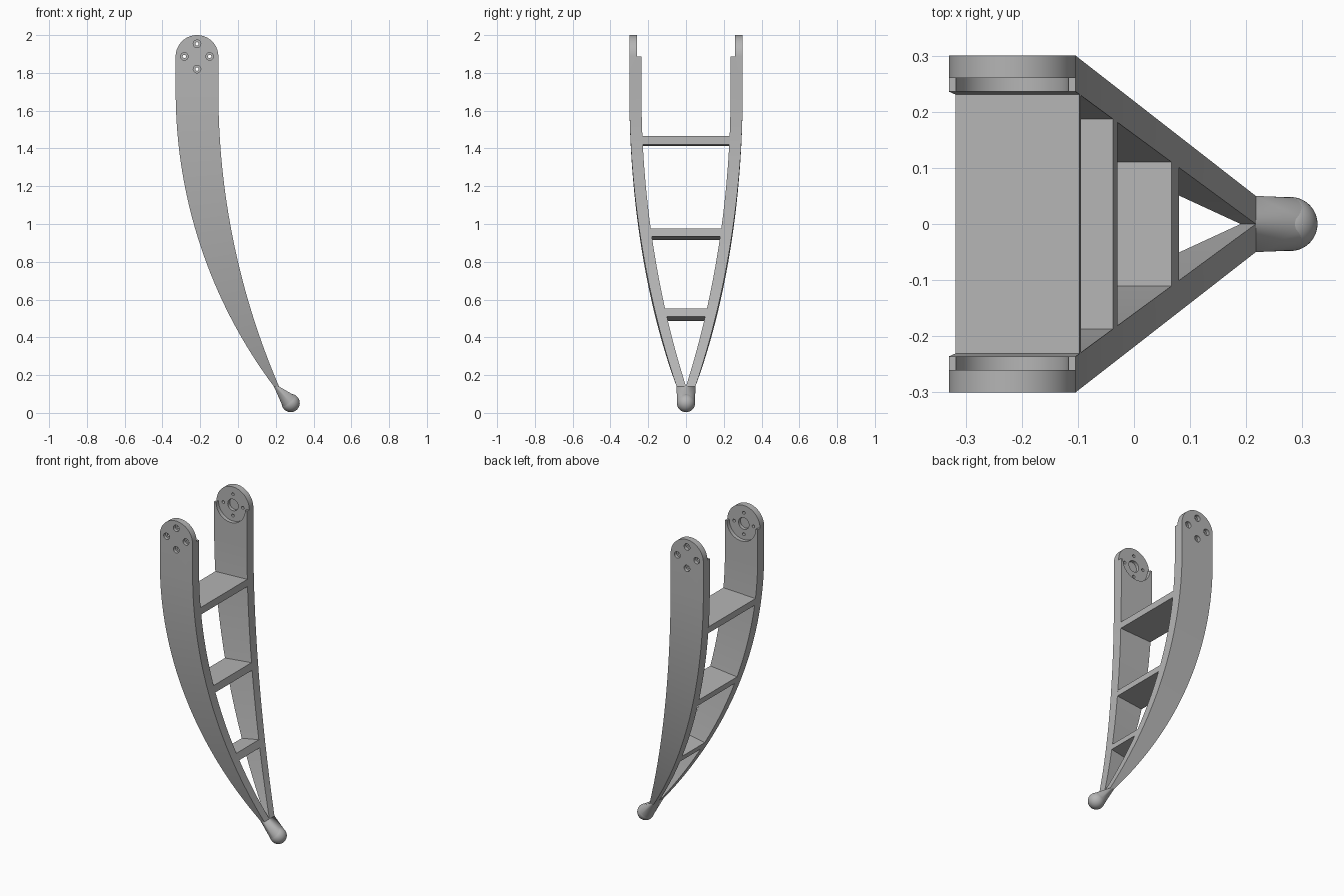
import bpy, bmesh
from math import sin, cos, asin, radians, pi
from mathutils import Vector, Matrix

cube = bpy.data.objects.get("Cube")
if cube:
    bpy.data.objects.remove(cube, do_unlink=True)

grey = bpy.data.materials.new("plain_grey")
grey.use_nodes = True
colour = (0.46, 0.46, 0.46, 1)
grey.diffuse_color = colour
grey.node_tree.nodes["Principled BSDF"].inputs["Base Color"].default_value = colour

# Main dimensions: pivot centre, and the two arcs that shape the leg edges
PX, PZ, PR = -0.217, 1.887, 0.113
BEND, END = 1.70, 0.14
R_FRONT, R_BACK = 3.95, 2.60
A_FRONT, A_BACK = asin((BEND - END) / R_FRONT), asin((BEND - END) / R_BACK)


def make(name, bm):
    bmesh.ops.recalc_face_normals(bm, faces=bm.faces)
    mesh = bpy.data.meshes.new(name)
    bm.to_mesh(mesh)
    bm.free()
    mesh.materials.append(grey)
    ob = bpy.data.objects.new(name, mesh)
    bpy.context.collection.objects.link(ob)
    return ob


def smooth(ob):
    bpy.ops.object.select_all(action='DESELECT')
    ob.select_set(True)
    bpy.context.view_layer.objects.active = ob
    bpy.ops.object.shade_smooth_by_angle(angle=radians(30))


def edge(t, front):
    """Point (x, z) on the front or back edge; t runs from bend to foot."""
    r, a, x = (R_FRONT, A_FRONT, PX + PR) if front else (R_BACK, A_BACK, PX - PR)
    return x + r * (1 - cos(a * t)), BEND - r * sin(a * t)


def spread(t):
    """Outer and inner distance of a leg from the middle plane."""
    k = (1 - cos(A_FRONT * t)) / (1 - cos(A_FRONT))
    return 0.30 - 0.25 * k, 0.236 * (1 - k)


def cylinder(r, x, z, y0, y1, s, n=48):
    bm = bmesh.new()
    m = Matrix.Translation((x, s * (y0 + y1) / 2, z)) @ Matrix.Rotation(pi / 2, 4, 'X')
    bmesh.ops.create_cone(bm, cap_ends=True, segments=n, radius1=r, radius2=r,
                          depth=y1 - y0, matrix=m)
    return make("cutter", bm)


def box(centre, size):
    bm = bmesh.new()
    bmesh.ops.create_cube(bm, size=1, matrix=Matrix.Translation(centre) @ Matrix.Diagonal((*size, 1)))
    return make("cutter", bm)


def cut(ob, cutter):
    cutter.hide_render = True
    mod = ob.modifiers.new("cut", 'BOOLEAN')
    mod.operation, mod.solver, mod.object = 'DIFFERENCE', 'EXACT', cutter
    bpy.context.view_layer.objects.active = ob
    bpy.ops.object.modifier_apply(modifier=mod.name)
    bpy.data.objects.remove(cutter, do_unlink=True)


def leg(name, s):
    # Rounded head, then the straight part, then the bowed part
    rows = []
    for i in range(24, -1, -1):
        a = radians(87) * i / 24
        w, z = PR * cos(a), PZ + PR * sin(a)
        rows.append(((PX + w, z), (PX - w, z), spread(0)))
    for i in range(33):
        t = i / 32
        rows.append((edge(t, True), edge(t, False), spread(t)))
    bm = bmesh.new()
    rings = []
    for (fx, fz), (bx, bz), (yo, yi) in rows:
        pts = (fx, yo, fz), (fx, yi, fz), (bx, yi, bz), (bx, yo, bz)
        rings.append([bm.verts.new((x, s * y, z)) for x, y, z in pts])
    for p, q in zip(rings, rings[1:]):
        for j in range(4):
            k = (j + 1) % 4
            bm.faces.new((p[j], p[k], q[k], q[j]))
    bm.faces.new(rings[0])
    bm.faces.new(rings[-1])
    ob = make(name, bm)

    # Stepped inner face, round recess and blind centre bore
    cut(ob, box((PX, s * 0.21, PZ + 0.1), (0.4, 0.1, 0.2)))
    cut(ob, cylinder(0.10, PX, PZ, 0.16, 0.26, s, 64))
    cut(ob, cylinder(0.036, PX, PZ, 0.2, 0.28, s))
    # Four counterbored screw holes
    for i in range(4):
        a = i * pi / 2
        x, z = PX + 0.067 * cos(a), PZ + 0.067 * sin(a)
        cut(ob, cylinder(0.020, x, z, 0.28, 0.34, s, 32))
        cut(ob, cylinder(0.009, x, z, 0.2, 0.34, s, 20))
    smooth(ob)


def crossbar(name, top, drop):
    # Slightly tilted plate running from front edge to back edge
    bm = bmesh.new()
    sides = []
    for s in (1, -1):
        loop = []
        for z, front in ((top, 1), (top - 0.043, 1), (top - 0.043 - drop, 0), (top - drop, 0)):
            r, a = (R_FRONT, A_FRONT) if front else (R_BACK, A_BACK)
            t = asin((BEND - z) / r) / a
            loop.append(bm.verts.new((edge(t, front)[0], s * (spread(t)[1] + 0.004), z)))
        sides.append(loop)
        bm.faces.new(loop)
    for j in range(4):
        k = (j + 1) % 4
        bm.faces.new((sides[0][j], sides[0][k], sides[1][k], sides[1][j]))
    make(name, bm)


leg("front_leg", -1)
leg("back_leg", 1)
for name, top, drop in (("upper_crossbar", 1.465, 0.009),
                        ("middle_crossbar", 0.977, 0.02),
                        ("lower_crossbar", 0.552, 0.022)):
    crossbar(name, top, drop)

# Ball foot
ball = Vector((0.279, 0, 0.052))
bm = bmesh.new()
bmesh.ops.create_uvsphere(bm, u_segments=48, v_segments=24, radius=0.048,
                          matrix=Matrix.Translation(ball))
smooth(make("ball_foot", bm))

# Neck blending the joined leg ends into the ball
bm = bmesh.new()
ends = [edge(1, True), edge(1, False)]
for x, z in ends:
    for y in (0.05, -0.05):
        bm.verts.new((x, y, z))
axis = (ball - Vector((0.205, 0, END))).normalized()
across = axis.cross(Vector((0, 1, 0)))
for i in range(48):
    a = 2 * pi * i / 48
    bm.verts.new(ball + 0.0475 * (cos(a) * across + sin(a) * Vector((0, 1, 0))))
bmesh.ops.convex_hull(bm, input=bm.verts)
smooth(make("neck", bm))
